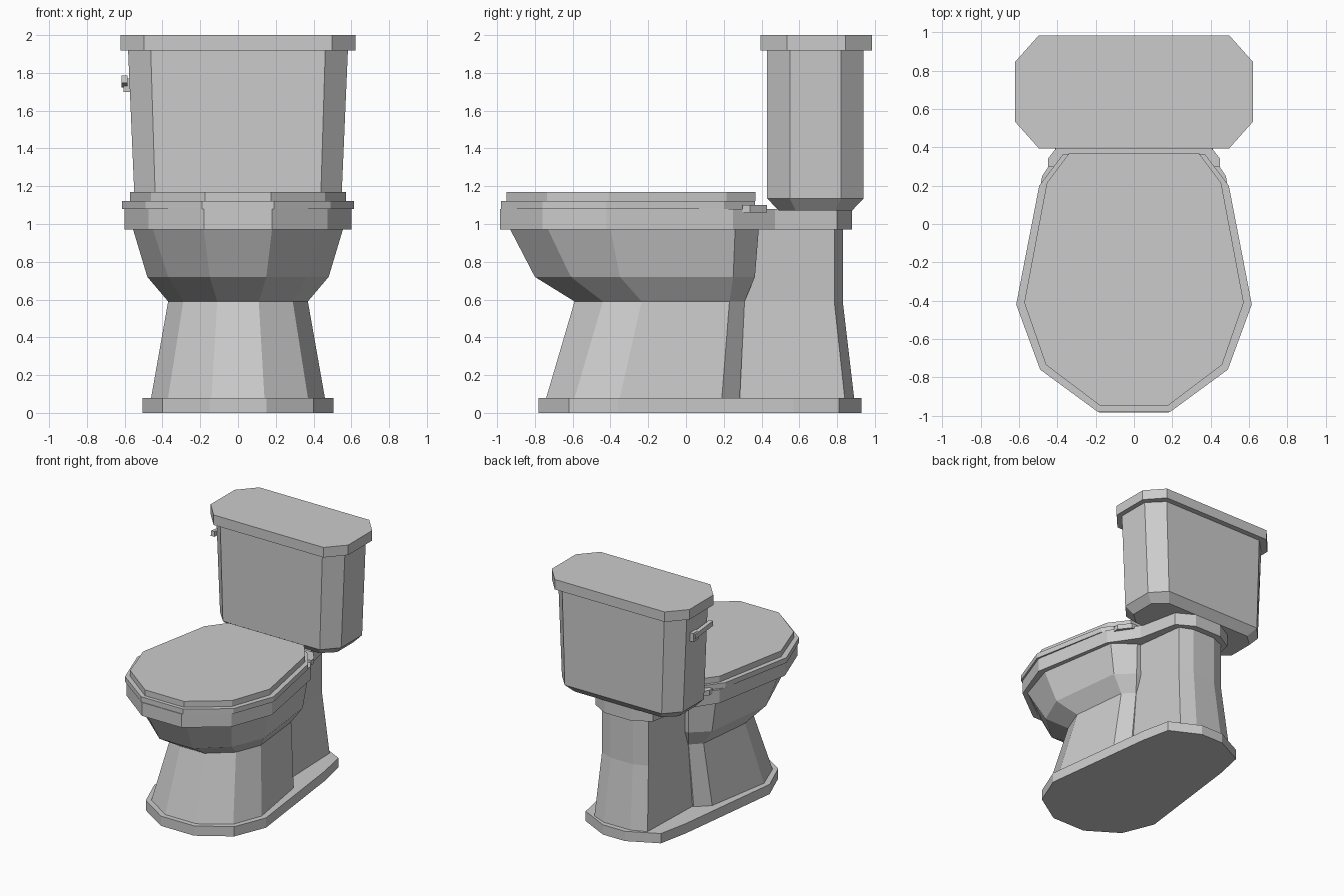
import bpy, bmesh

if "Cube" in bpy.data.objects:
    bpy.data.objects.remove(bpy.data.objects["Cube"])


def loft(name, rings):
    """Skin stacked rings; each is (z, half outline from front to back), mirrored over x."""
    bm = bmesh.new()
    loops = []
    for z, half in rings:
        outline = half + [(-x, y) for x, y in reversed(half)]
        loops.append([bm.verts.new((x, y, z)) for x, y in outline])
    n = len(loops[0])
    for a, b in zip(loops, loops[1:]):
        for i in range(n):
            j = (i + 1) % n
            bm.faces.new((a[i], a[j], b[j], b[i]))
    bm.faces.new(loops[0][::-1])
    bm.faces.new(loops[-1])
    bmesh.ops.recalc_face_normals(bm, faces=bm.faces)
    mesh = bpy.data.meshes.new(name)
    bm.to_mesh(mesh)
    bm.free()
    obj = bpy.data.objects.new(name, mesh)
    bpy.context.collection.objects.link(obj)
    return obj


def slab(name, z0, z1, half):
    return loft(name, [(z0, half), (z1, half)])


def octagon(hw, y0, y1, cx, cy):
    """Half outline of a rectangle with cut corners."""
    return [(hw - cx, y0), (hw, y0 + cy), (hw, y1 - cy), (hw - cx, y1)]


# Floor plate
slab("base_plate", 0, 0.08, [(.15, -.78), (.40, -.62), (.505, -.36),
                             (.39, .57), (.34, .81), (.10, .93)])

# Pedestal and bowl in one skin
loft("bowl", [
    (.08, [(.14, -.74), (.37, -.59), (.46, -.35), (.37, .19), (.27, .285)]),
    (.59, [(.11, -.59), (.29, -.44), (.37, -.235), (.32, .23), (.24, .31)]),
    (.72, [(.15, -.80), (.37, -.61), (.48, -.35), (.41, .25), (.28, .365)]),
    (.97, [(.18, -.93), (.45, -.73), (.555, -.40), (.45, .26), (.29, .385)]),
])

# Rear column carrying the tank
loft("rear_column", [
    (.08, [(.26, .22), (.24, .84), (.12, .89)]),
    (.59, [(.24, .25), (.21, .785), (.10, .83)]),
    (.97, [(.27, .30), (.21, .785), (.10, .83)]),
])

# Rim with tank deck, seat and lid
slab("rim", .97, 1.08, [(.18, -.985), (.475, -.76), (.60, -.42), (.48, .25),
                        (.33, .47), (.26, .80), (.12, .88)])
slab("seat", 1.08, 1.122, [(.19, -.98), (.49, -.76), (.615, -.42),
                           (.495, .20), (.37, .365)])
slab("seat_lid", 1.122, 1.17, [(.175, -.95), (.46, -.735), (.573, -.41),
                               (.455, .215), (.34, .368)])

# Hinge bar behind the lid
slab("hinge_bar", 1.06, 1.10, [(.45, .30), (.45, .34), (.38, .43)])

# Tank and tank lid
loft("tank", [
    (1.072, octagon(.49, .49, .88, .10, .09)),
    (1.135, octagon(.548, .43, .94, .11, .12)),
    (1.92, octagon(.582, .43, .94, .12, .12)),
])
slab("tank_lid", 1.918, 2.0, octagon(.622, .395, .985, .125, .14))


# Flush lever on the left side of the tank
def box(name, lo, hi):
    bpy.ops.mesh.primitive_cube_add(size=1, location=[(a + b) / 2 for a, b in zip(lo, hi)])
    obj = bpy.context.object
    obj.name = name
    obj.scale = [b - a for a, b in zip(lo, hi)]
    return obj


box("lever_pivot", (-.605, .70, 1.70), (-.56, .77, 1.77))
arm = box("lever_arm", (-.617, .53, 1.735), (-.585, .76, 1.775))
arm.rotation_euler.x = -0.1
